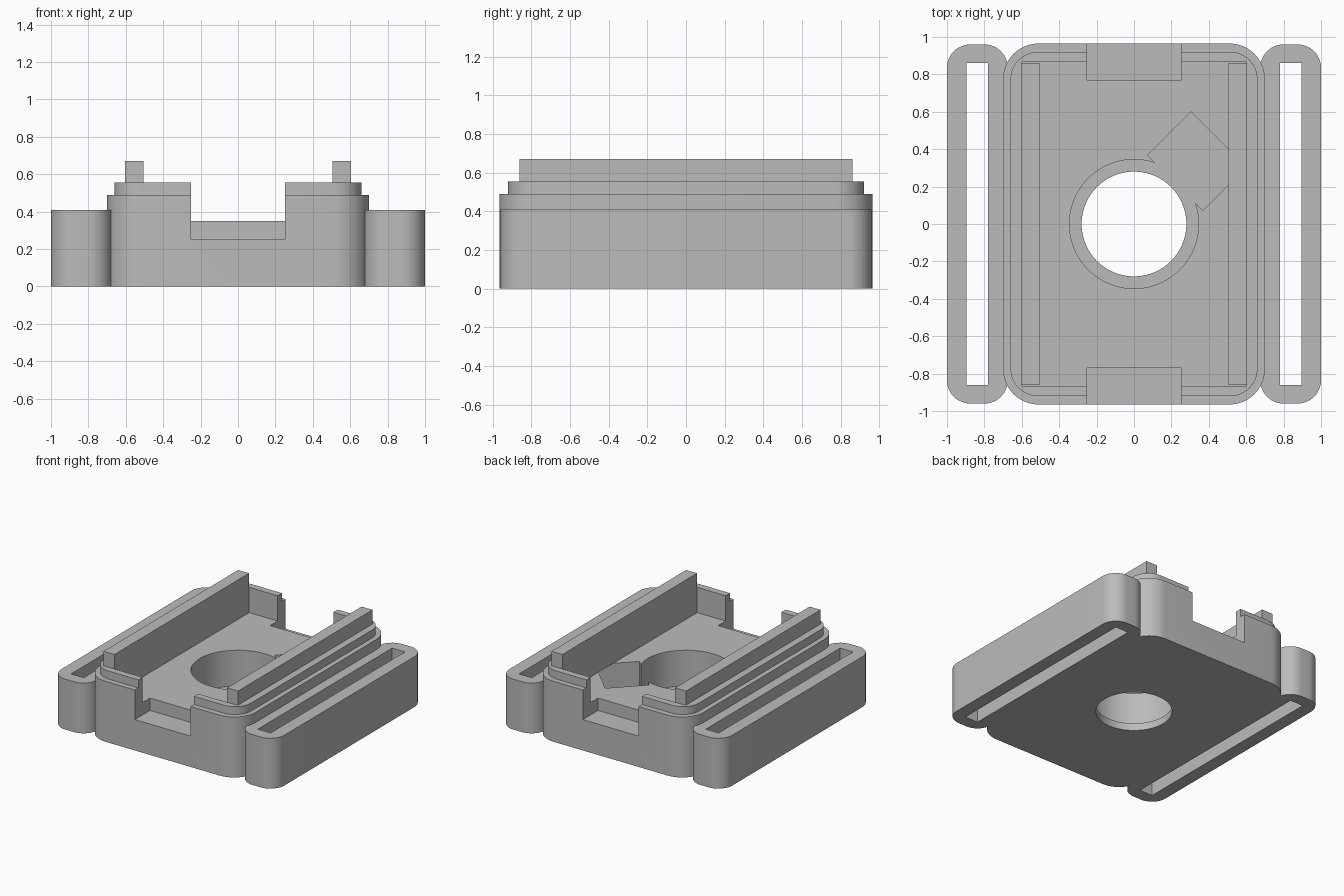
import bpy, bmesh, math
from mathutils import Matrix

scene = bpy.context.scene
if "Cube" in bpy.data.objects:
    bpy.data.objects.remove(bpy.data.objects["Cube"], do_unlink=True)

# Single grey plastic
grey = bpy.data.materials.new("grey plastic")
grey.use_nodes = True
colour = (0.5, 0.5, 0.5, 1)
grey.diffuse_color = colour
grey.node_tree.nodes["Principled BSDF"].inputs["Base Color"].default_value = colour


def prism(name, outline, z0, z1):
    """Extrude a flat outline from z0 to z1."""
    bm = bmesh.new()
    face = bm.faces.new([bm.verts.new((x, y, z0)) for x, y in outline])
    top = bmesh.ops.extrude_face_region(bm, geom=[face])["geom"]
    bmesh.ops.translate(bm, vec=(0, 0, z1 - z0),
                        verts=[v for v in top if isinstance(v, bmesh.types.BMVert)])
    bmesh.ops.recalc_face_normals(bm, faces=bm.faces)
    mesh = bpy.data.meshes.new(name)
    bm.to_mesh(mesh)
    bm.free()
    mesh.materials.append(grey)
    obj = bpy.data.objects.new(name, mesh)
    scene.collection.objects.link(obj)
    return obj


def rect(x0, x1, y0, y1):
    return [(x0, y0), (x1, y0), (x1, y1), (x0, y1)]


def rounded(x0, x1, y0, y1, r, steps=12):
    points = []
    corners = [(x1 - r, y1 - r), (x0 + r, y1 - r), (x0 + r, y0 + r), (x1 - r, y0 + r)]
    for i, (cx, cy) in enumerate(corners):
        for k in range(steps + 1):
            a = (i + k / steps) * math.pi / 2
            points.append((cx + r * math.cos(a), cy + r * math.sin(a)))
    return points


def circle(r, n=96):
    return [(r * math.cos(2 * math.pi * k / n), r * math.sin(2 * math.pi * k / n))
            for k in range(n)]


def activate(obj):
    bpy.ops.object.select_all(action='DESELECT')
    obj.select_set(True)
    bpy.context.view_layer.objects.active = obj


def combine(obj, other, operation):
    """Apply a boolean and remove the helper."""
    mod = obj.modifiers.new("cut", 'BOOLEAN')
    mod.operation = operation
    mod.solver = 'EXACT'
    mod.object = other
    activate(obj)
    bpy.ops.object.modifier_apply(modifier=mod.name)
    bpy.data.objects.remove(other, do_unlink=True)


def smooth(obj):
    activate(obj)
    bpy.ops.object.shade_smooth_by_angle(angle=math.radians(30))


# Housing with a stepped lip
FLOOR, LEDGE, TOP = 0.35, 0.06, 1.0
body = prism("housing", rounded(-0.7, 0.7, -0.965, 0.965, 0.19), 0, 0.49)
lip = prism("lip", rounded(-0.66, 0.66, -0.92, 0.92, 0.145), 0.4, 0.555)
combine(body, lip, 'UNION')

# Tray recess, end notches, stepped bore and diagonal pocket
combine(body, prism("tray_cutter", rect(-0.6, 0.6, -0.865, 0.865), FLOOR, TOP), 'DIFFERENCE')
for y0, y1 in ((-1.1, -0.77), (0.77, 1.1)):
    combine(body, prism("notch_cutter", rect(-0.25, 0.25, y0, y1), 0.25, TOP), 'DIFFERENCE')
combine(body, prism("bore_cutter", circle(0.28), -0.1, TOP), 'DIFFERENCE')
combine(body, prism("wide_bore_cutter", circle(0.345), LEDGE, TOP), 'DIFFERENCE')
pocket = prism("pocket_cutter", rect(0.311, 0.64, -0.208, 0.208), LEDGE, FLOOR + 0.02)
pocket.data.transform(Matrix.Rotation(math.pi / 4, 4, 'Z'))
combine(body, pocket, 'DIFFERENCE')
smooth(body)

# Raised rails and strap loops on both sides
for side, s in (("left", 1), ("right", -1)):
    prism(side + "_rail", rect(*sorted((0.505 * s, 0.603 * s)), -0.862, 0.862), FLOOR, 0.67)
    loop = prism(side + "_strap_loop",
                 rounded(*sorted((0.675 * s, s)), -0.96, 0.96, 0.125), 0, 0.408)
    slot = prism("slot_cutter", rect(*sorted((0.78 * s, 0.895 * s)), -0.86, 0.86), -0.1, TOP)
    combine(loop, slot, 'DIFFERENCE')
    smooth(loop)
